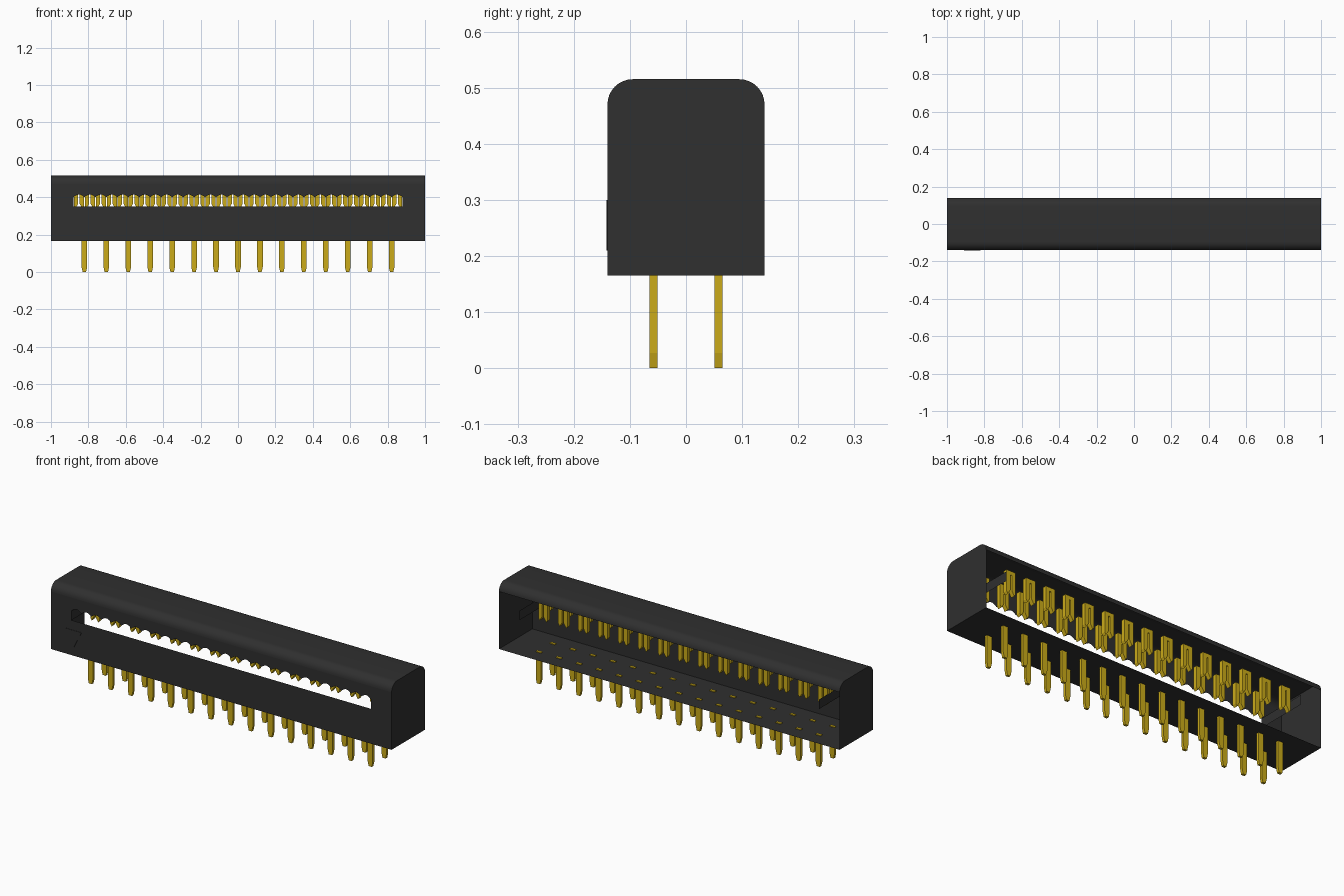
import bpy, bmesh, math

if "Cube" in bpy.data.objects:
    bpy.data.objects.remove(bpy.data.objects["Cube"])


def material(name, rgb):
    m = bpy.data.materials.new(name)
    m.use_nodes = True
    m.diffuse_color = (*rgb, 1)
    m.node_tree.nodes["Principled BSDF"].inputs["Base Color"].default_value = (*rgb, 1)
    return m


BLACK = material("black plastic", (0.029, 0.029, 0.029))
GOLD = material("gold metal", (0.6, 0.41, 0.01))

# Main sizes
HALF, DEPTH, BASE, TOP, R = 1.0, 0.14, 0.165, 0.515, 0.045
SLOT, SLOT_LOW, SLOT_HIGH, BUMP = 0.88, 0.35, 0.40, 0.015
COUNT = 15
CELL = SLOT / COUNT
PITCH = CELL * 2
ROW = 0.058


def face(bm, pts):
    return bm.faces.new([bm.verts.new(p) for p in pts])


def prism(bm, outline, y0, y1):
    """Closed solid from an x-z outline, running from y0 to y1."""
    a = [bm.verts.new((x, y0, z)) for x, z in outline]
    b = [bm.verts.new((x, y1, z)) for x, z in outline]
    bm.faces.new(a)
    bm.faces.new(b[::-1])
    for i in range(len(a)):
        j = (i + 1) % len(a)
        bm.faces.new((a[j], a[i], b[i], b[j]))


def finish(bm, name, mat, recalc=True):
    bmesh.ops.remove_doubles(bm, verts=bm.verts, dist=0.0001)
    if recalc:
        bmesh.ops.recalc_face_normals(bm, faces=bm.faces)
    me = bpy.data.meshes.new(name)
    bm.to_mesh(me)
    bm.free()
    me.materials.append(mat)
    ob = bpy.data.objects.new(name, me)
    bpy.context.collection.objects.link(ob)
    return ob


# Housing shell: floor, rounded top and end walls, open at the back
bm = bmesh.new()
arc = [(R * math.cos(t), R * math.sin(t))
       for t in (math.pi / 2 * i / 8 for i in range(9))]
front_arc = [(-DEPTH + R - c, TOP - R + s) for c, s in arc]
roof = front_arc + [(-y, z) for y, z in reversed(front_arc)]
for (y0, z0), (y1, z1) in zip(roof, roof[1:]):
    face(bm, [(-HALF, y0, z0), (HALF, y0, z0), (HALF, y1, z1), (-HALF, y1, z1)])
face(bm, [(-HALF, DEPTH, BASE), (HALF, DEPTH, BASE),
          (HALF, -DEPTH, BASE), (-HALF, -DEPTH, BASE)])
outline = [(-DEPTH, BASE)] + roof + [(DEPTH, BASE)]
face(bm, [(-HALF, y, z) for y, z in outline][::1])
face(bm, [(HALF, y, z) for y, z in outline][::-1])
housing = finish(bm, "housing_shell", BLACK, recalc=False)
bpy.context.view_layer.objects.active = housing
housing.select_set(True)
bpy.ops.object.shade_smooth_by_angle(angle=math.radians(30))
housing.select_set(False)

# Front wall with a cable slot whose upper edge is scalloped
bm = bmesh.new()


def wall(pts):
    face(bm, [(x, -DEPTH, z) for x, z in pts])


wall_top = TOP - R
wall([(-HALF, BASE), (HALF, BASE), (HALF, SLOT_LOW), (-HALF, SLOT_LOW)])
for x0, x1 in ((-HALF, -SLOT), (SLOT, HALF)):
    wall([(x0, SLOT_LOW), (x1, SLOT_LOW), (x1, wall_top), (x0, wall_top)])
STEPS = 6
edge = [(-SLOT + CELL * i / STEPS,
         SLOT_HIGH + BUMP * math.sin(math.pi * (i % STEPS) / STEPS))
        for i in range(2 * COUNT * STEPS + 1)]
for (x0, z0), (x1, z1) in zip(edge, edge[1:]):
    wall([(x0, z0), (x1, z1), (x1, wall_top), (x0, wall_top)])
finish(bm, "front_wall", BLACK, recalc=False)

# Walls closing the two ends of the cable slot
bm = bmesh.new()
for s in (-1, 1):
    x = s * SLOT
    pts = [(x, -DEPTH, SLOT_LOW), (x, -DEPTH, SLOT_HIGH),
           (x, DEPTH, SLOT_HIGH), (x, DEPTH, SLOT_LOW)]
    face(bm, pts[::s])
finish(bm, "slot_end_walls", BLACK, recalc=False)

# Raised triangle marking the first position
bm = bmesh.new()
prism(bm, [(-0.91, 0.30), (-0.82, 0.30), (-0.865, 0.21)], -DEPTH - 0.002, -DEPTH + 0.001)
finish(bm, "position_mark", BLACK)

# Flat tapered pins and slotted cable contacts, in two rows
W, T = 0.015, 0.007
PIN = [(-W, BASE + 0.004), (-W, 0.027), (-W * 0.6, 0), (W * 0.6, 0),
       (W, 0.027), (W, BASE + 0.004)]
OUT, SLIT, LOW, HIGH = 0.027, 0.004, 0.34, 0.465
FORK = [(-OUT, HIGH), (-OUT, LOW + 0.012), (-OUT * 0.7, LOW), (-SLIT, LOW + 0.025),
        (-SLIT, HIGH - 0.02), (SLIT, HIGH - 0.02), (SLIT, LOW + 0.025),
        (OUT * 0.7, LOW), (OUT, LOW + 0.012), (OUT, HIGH)]
for side, label in ((-1, "front"), (1, "back")):
    pins, forks = bmesh.new(), bmesh.new()
    y = side * ROW
    for i in range(COUNT):
        x = (i - (COUNT - 1) / 2) * PITCH
        prism(pins, [(x + px, pz) for px, pz in PIN], y - T, y + T)
        fx = x - side * CELL / 2
        prism(forks, [(fx + px, pz) for px, pz in FORK], y - 0.011, y + 0.011)
    finish(pins, label + "_pins", GOLD)
    finish(forks, label + "_contacts", GOLD)
